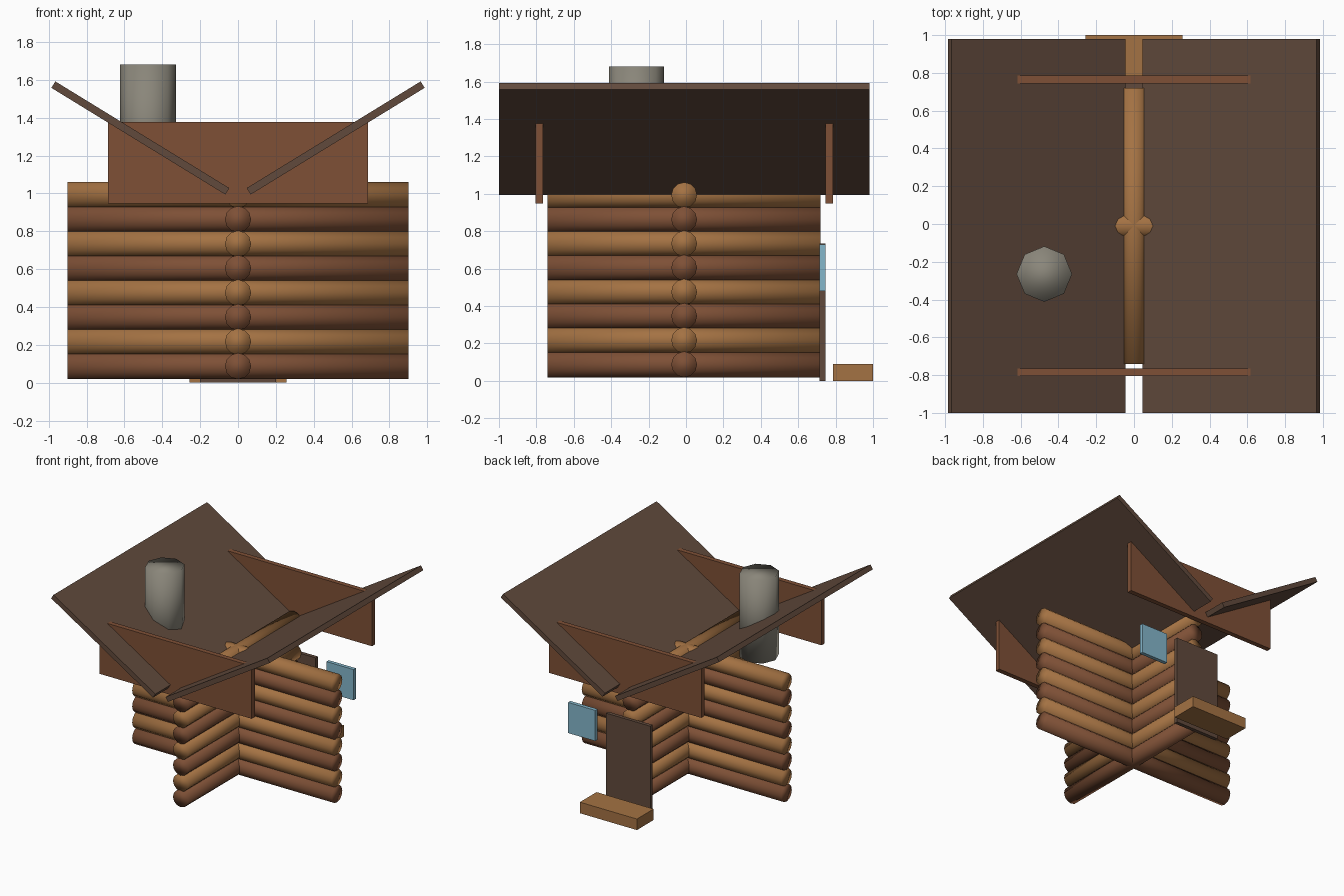
import bpy
import bmesh
import math
from mathutils import Matrix, Vector

if "Cube" in bpy.data.objects:
    bpy.data.objects.remove(bpy.data.objects["Cube"], do_unlink=True)

CENTRE_Y = -0.01


def material(name, rgb):
    """Flat material from 0-255 display colour, converted to linear."""
    linear = [((c / 255 + 0.055) / 1.055) ** 2.4 for c in rgb]
    mat = bpy.data.materials.new(name)
    mat.use_nodes = True
    mat.diffuse_color = (*linear, 1)
    mat.node_tree.nodes["Principled BSDF"].inputs["Base Color"].default_value = (*linear, 1)
    return mat


light_wood = material("light wood", (164, 114, 67))
dark_wood = material("dark wood", (126, 80, 54))
bark = material("dark bark", (97, 74, 60))
stone = material("grey stone", (138, 134, 122))
glass = material("pale blue glass", (133, 183, 203))


def finish(name, bm, mat, smooth=False):
    mesh = bpy.data.meshes.new(name)
    for face in bm.faces:
        face.smooth = smooth
    bm.to_mesh(mesh)
    bm.free()
    mesh.materials.append(mat)
    obj = bpy.data.objects.new(name, mesh)
    bpy.context.collection.objects.link(obj)
    return obj


def box(name, centre, size, mat, tilt=0):
    bm = bmesh.new()
    bmesh.ops.create_cube(bm, size=1, matrix=Matrix.Diagonal((*size, 1)))
    obj = finish(name, bm, mat)
    obj.location = centre
    obj.rotation_euler.y = tilt
    return obj


def cylinder(name, centre, axis, radius, length, sides, mat):
    bm = bmesh.new()
    bmesh.ops.create_cone(bm, cap_ends=True, segments=sides,
                          radius1=radius, radius2=radius, depth=length)
    turn = Vector((0, 0, 1)).rotation_difference(Vector(axis)).to_matrix()
    bmesh.ops.rotate(bm, verts=bm.verts, matrix=turn)
    obj = finish(name, bm, mat, smooth=True)
    obj.location = centre
    return obj


# Crossed log walls, alternating wood tones
for i in range(8):
    z = 0.0875 + i * 0.1293
    wood = light_wood if i % 2 else dark_wood
    cylinder(f"cross_log_{i + 1}", (0, CENTRE_Y, z), (1, 0, 0), 0.069, 1.8, 12, wood)
    cylinder(f"long_log_{i + 1}", (0, CENTRE_Y, z), (0, 1, 0), 0.069, 1.46, 12, wood)

# Roof panels rising outward
for side, label in ((1, "left"), (-1, "right")):
    box(f"roof_panel_{label}", (side * 0.516, CENTRE_Y, 1.293),
        (1.078, 1.98, 0.04), bark, tilt=-side * 0.55)

# Gable boards at both ends
for side, label in ((-1, "front"), (1, "back")):
    box(f"gable_{label}", (0, CENTRE_Y + side * 0.775, 1.163),
        (1.375, 0.04, 0.43), dark_wood)

# Chimney
cylinder("chimney", (-0.475, -0.265, 1.34), (0, 0, 1), 0.147, 0.68, 8, stone)

# Door, window and step on the back
box("door", (0, 0.73, 0.367), (0.4, 0.03, 0.734), bark)
box("window", (0.42, 0.73, 0.605), (0.245, 0.03, 0.25), glass)
box("door_step", (0, 0.893, 0.045), (0.515, 0.215, 0.09), light_wood)
